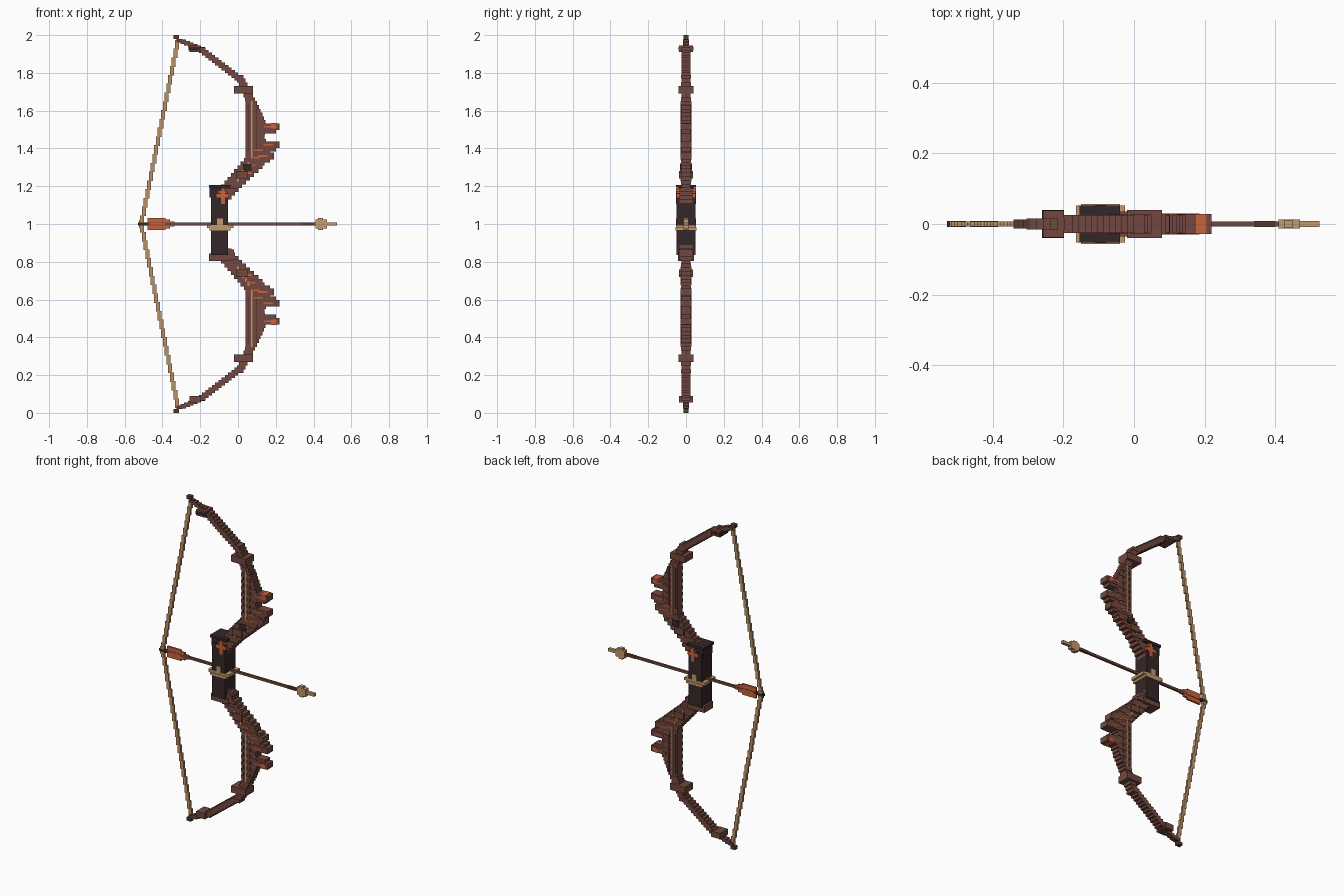
import bpy, bmesh
from mathutils import Matrix, Vector

default_cube = bpy.data.objects.get("Cube")
if default_cube:
    bpy.data.objects.remove(default_cube)


def material(name, red, green, blue):
    mat = bpy.data.materials.new(name)
    mat.use_nodes = True
    colour = (red, green, blue, 1)
    mat.diffuse_color = colour
    mat.node_tree.nodes["Principled BSDF"].inputs["Base Color"].default_value = colour
    return mat


WOOD = material("reddish wood", .17, .066, .05)
DARK = material("dark leather", .035, .02, .021)
SHADE = material("deep brown", .1, .04, .03)
GOLD = material("pale gold", .55, .32, .15)
TAN = material("string tan", .5, .28, .13)
ORANGE = material("burnt orange", .58, .12, .045)


def add_box(bm, x, z, width, height, depth):
    """Add a box centred on y = 0 to the mesh."""
    place = Matrix.Translation(Vector((x, 0, z)))
    size = Matrix.Diagonal((width, depth, height, 1))
    bmesh.ops.create_cube(bm, size=1, matrix=place @ size)


def finish(bm, name, mat):
    mesh = bpy.data.meshes.new(name)
    bm.to_mesh(mesh)
    bm.free()
    mesh.materials.append(mat)
    bpy.context.collection.objects.link(bpy.data.objects.new(name, mesh))


def block(name, mat, x, z, width, height, depth):
    bm = bmesh.new()
    add_box(bm, x, z, width, height, depth)
    finish(bm, name, mat)


def stairs(name, mat, start, end, count, width, height, depth):
    """A stepped run of equal blocks from one centre to another."""
    bm = bmesh.new()
    start, end = Vector(start), Vector(end)
    for step in range(count):
        x, z = start.lerp(end, step / (count - 1))
        add_box(bm, x, z, width, height, depth)
    finish(bm, name, mat)


def edge_at(points, rise):
    """Position along an edge given as (rise, x) corners."""
    for (low, left), (high, right) in zip(points, points[1:]):
        if rise <= high:
            return left + (right - left) * (rise - low) / (high - low)
    return right


# Limb edges, with the rise measured from the arrow
INNER = [(.1, -.09), (.2, -.09), (.35, .04), (.65, .04), (.8, -.02)]
OUTER = [(.1, -.07), (.2, .02), (.3, .13), (.38, .17), (.46, .14),
         (.53, .15), (.6, .12), (.8, .02)]


def build_limb(side, sign):
    def level(rise):
        return 1 + sign * rise

    # Broad winged part, stacked in thin slabs
    bm = bmesh.new()
    slab = .02
    for row in range(34):
        rise = .12 + row * slab
        left, right = edge_at(INNER, rise), edge_at(OUTER, rise)
        depth = .07 if rise < .2 else .05 + .005 * (row % 2)
        add_box(bm, (left + right) / 2, level(rise), right - left, slab, depth)
    finish(bm, side + "_limb", WOOD)

    # Thin outer arm and its tip
    stairs(side + "_limb_arm", WOOD, (0, level(.775)), (-.19, level(.92)),
           count=12, width=.035, height=.03, depth=.05)
    stairs(side + "_limb_end", WOOD, (-.19, level(.925)), (-.29, level(.965)),
           count=6, width=.03, height=.022, depth=.03)
    stairs(side + "_limb_tip", SHADE, (-.31, level(.97)), (-.327, level(.99)),
           count=2, width=.03, height=.02, depth=.026)

    # Collars
    block(side + "_limb_collar", WOOD, x=.03, z=level(.71), width=.1, height=.04, depth=.08)
    block(side + "_root_collar", WOOD, x=.02, z=level(.26), width=.06, height=.04, depth=.076)
    block(side + "_tip_collar", WOOD, x=-.228, z=level(.928), width=.06, height=.035, depth=.076)

    # Feathers, with an orange mark on each
    for label, rise, reach in (("low", .36, .19), ("middle", .42, .22), ("high", .515, .22)):
        feather = side + "_" + label + "_feather"
        block(feather, WOOD, x=reach - .05, z=level(rise), width=.1, height=.035, depth=.056)
        block(feather + "_root", WOOD, x=reach - .06, z=level(rise - .02),
              width=.08, height=.03, depth=.05)
        block(feather + "_mark", ORANGE, x=reach - .06, z=level(rise),
              width=.05, height=.008, depth=.06)
    block(side + "_feather_tip", ORANGE, x=.19, z=level(.52), width=.03, height=.028, depth=.058)
    stairs(side + "_wing_marks", ORANGE, (.05, level(.27)), (.11, level(.39)),
           count=4, width=.045, height=.008, depth=.06)

    # Inlay and ribs along the inner edge
    block(side + "_limb_inlay", GOLD, x=.074, z=level(.5), width=.008, height=.3, depth=.06)
    stairs(side + "_limb_ribs", SHADE, (.054, level(.51)), (.098, level(.51)),
           count=2, width=.007, height=.25, depth=.058)
    stairs(side + "_root_inlay", GOLD, (0, level(.235)), (.055, level(.315)),
           count=5, width=.01, height=.02, depth=.06)

    # Stepped bow string and its knot
    stairs(side + "_string", TAN, (-.508, level(.02)), (-.322, level(.95)),
           count=21, width=.021, height=.05, depth=.014)
    block(side + "_string_knot", TAN, x=-.51, z=level(.015), width=.027, height=.014, depth=.018)


build_limb("upper", 1)
build_limb("lower", -1)
block("upper_limb_wrap", DARK, x=.05, z=1.3, width=.045, height=.035, depth=.066)
block("upper_tip_wrap", DARK, x=-.23, z=1.927, width=.062, height=.018, depth=.078)

# Grip
block("grip", DARK, x=-.097, z=1, width=.09, height=.33, depth=.1)
block("grip_shoulder", DARK, x=-.12, z=1.17, width=.06, height=.06, depth=.086)
block("grip_cap", DARK, x=-.097, z=1.2, width=.115, height=.015, depth=.106)
block("grip_foot", WOOD, x=-.097, z=.825, width=.115, height=.04, depth=.084)
block("grip_foot_ledge", WOOD, x=-.08, z=.855, width=.12, height=.02, depth=.072)
block("grip_band", GOLD, x=-.095, z=.987, width=.14, height=.017, depth=.106)
block("grip_band_ridge", GOLD, x=-.095, z=.973, width=.11, height=.015, depth=.112)
block("grip_arrow_rest", GOLD, x=-.095, z=1.01, width=.03, height=.04, depth=.108)

# Cross-shaped ornament
block("ornament_bar", ORANGE, x=-.08, z=1.15, width=.067, height=.02, depth=.102)
block("ornament_post", ORANGE, x=-.08, z=1.148, width=.022, height=.085, depth=.104)
block("ornament_core", ORANGE, x=-.08, z=1.15, width=.046, height=.05, depth=.098)

# Arrow
block("arrow_shaft", WOOD, x=-.04, z=1, width=.92, height=.014, depth=.014)
block("arrow_shaft_binding", SHADE, x=.37, z=1, width=.06, height=.016, depth=.016)
block("arrow_nock", DARK, x=-.503, z=1, width=.055, height=.016, depth=.016)
block("fletching_vane", ORANGE, x=-.432, z=1, width=.095, height=.066, depth=.012)
block("fletching_taper", ORANGE, x=-.372, z=1, width=.025, height=.046, depth=.012)
block("fletching_end", ORANGE, x=-.348, z=1, width=.025, height=.025, depth=.012)
block("fletching_side_vane", ORANGE, x=-.425, z=1, width=.08, height=.012, depth=.018)
block("arrow_head", GOLD, x=.44, z=1, width=.06, height=.046, depth=.026)
block("arrow_head_barb", GOLD, x=.437, z=1, width=.025, height=.066, depth=.024)
block("arrow_point", GOLD, x=.495, z=1, width=.06, height=.018, depth=.018)
